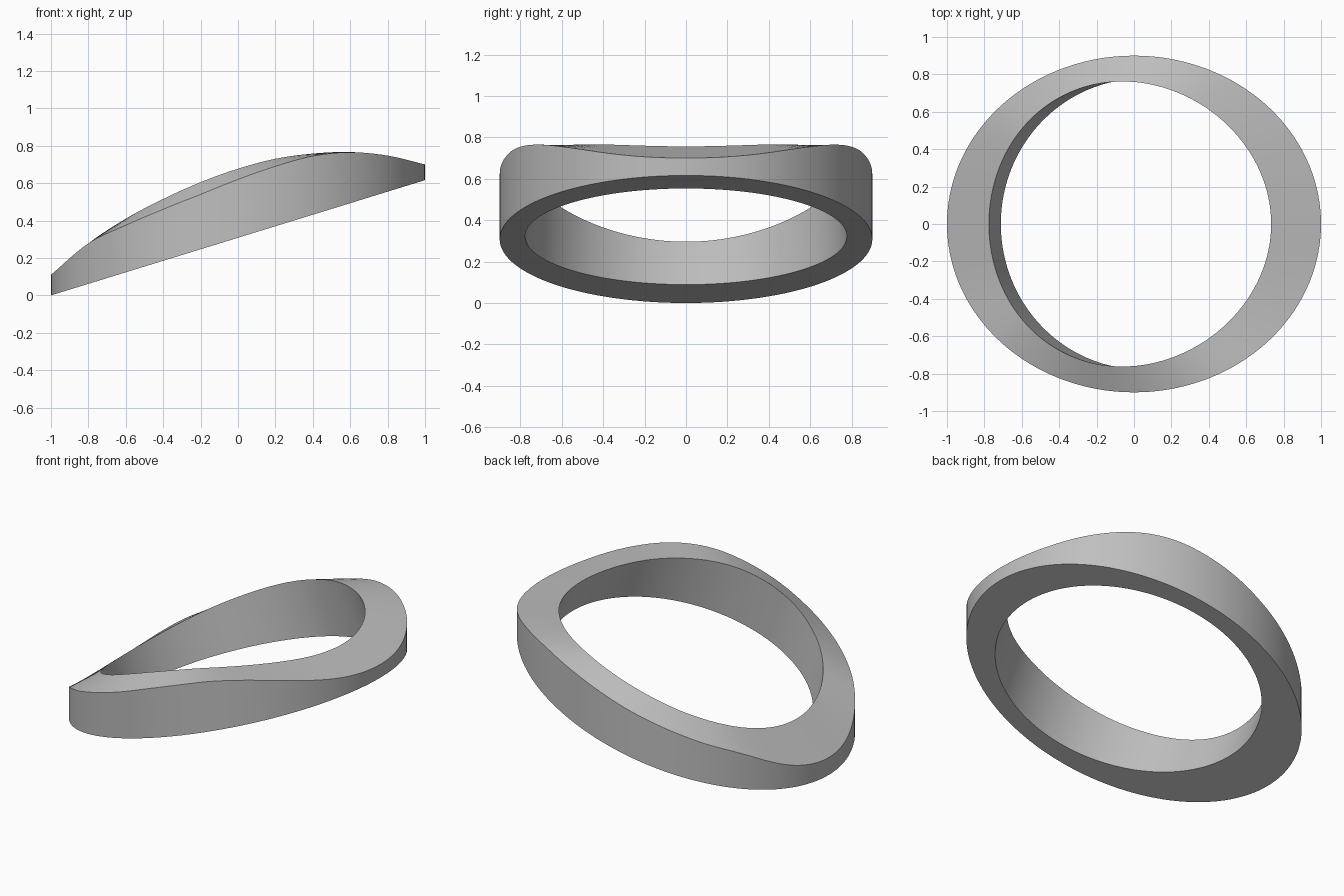
import bpy
import bmesh
from math import sin, cos, pi, radians

cube = bpy.data.objects.get("Cube")
if cube:
    bpy.data.objects.remove(cube, do_unlink=True)

SEGMENTS = 160
SLOPE = 0.308

# Heights of the top rims, sampled every 0.2 along x from -1 to 1
OUTER_RIM = [0.11, 0.278, 0.375, 0.46, 0.54, 0.62, 0.69, 0.745, 0.765, 0.747, 0.70]
INNER_RIM = [0.11, 0.278, 0.41, 0.515, 0.605, 0.677, 0.73, 0.758, 0.766, 0.747, 0.70]


def height(table, x):
    """Smooth curve through the evenly spaced samples."""
    u = min(max((x + 1) * 5, 0), 9.9999)
    i = int(u)
    f = u - i
    b, c = table[i], table[i + 1]
    a = table[i - 1] if i > 0 else 2 * b - c
    d = table[i + 2] if i < 9 else 2 * c - b
    return b + 0.5 * f * (c - a + f * (2 * a - 5 * b + 4 * c - d + f * (3 * (b - c) + d - a)))


def base(x):
    """Sloping flat underside."""
    return SLOPE * (x + 1)


def section(t):
    """Four corners of the ring's cross-section at angle t."""
    ox, oy = cos(t), 0.9 * sin(t)
    bx = 0.042 + 0.754 * cos(t)
    tx = bx
    for _ in range(12):  # hole runs square to the sloping underside
        tx = bx - SLOPE * (height(INNER_RIM, tx) - base(bx))
    return [(ox, oy, base(ox)),
            (ox, oy, height(OUTER_RIM, ox)),
            (tx, 0.762 * sin(t), height(INNER_RIM, tx)),
            (bx, 0.777 * sin(t), base(bx))]


# Ring body
bm = bmesh.new()
rings = [[bm.verts.new(p) for p in section(2 * pi * i / SEGMENTS)]
         for i in range(SEGMENTS)]
for i, ring in enumerate(rings):
    following = rings[(i + 1) % SEGMENTS]
    for j in range(4):
        k = (j + 1) % 4
        bm.faces.new((ring[j], following[j], following[k], ring[k]))
bmesh.ops.recalc_face_normals(bm, faces=bm.faces)
mesh = bpy.data.meshes.new("sloped_ring")
bm.to_mesh(mesh)
bm.free()
body = bpy.data.objects.new("sloped_ring", mesh)
bpy.context.collection.objects.link(body)

# Plain grey finish
grey = bpy.data.materials.new("plain_grey")
grey.use_nodes = True
colour = (0.52, 0.52, 0.52, 1)
grey.diffuse_color = colour
grey.node_tree.nodes["Principled BSDF"].inputs["Base Color"].default_value = colour
mesh.materials.append(grey)

# Smooth walls with crisp rims
bpy.ops.object.select_all(action="DESELECT")
body.select_set(True)
bpy.context.view_layer.objects.active = body
bpy.ops.object.shade_smooth_by_angle(angle=radians(30))
